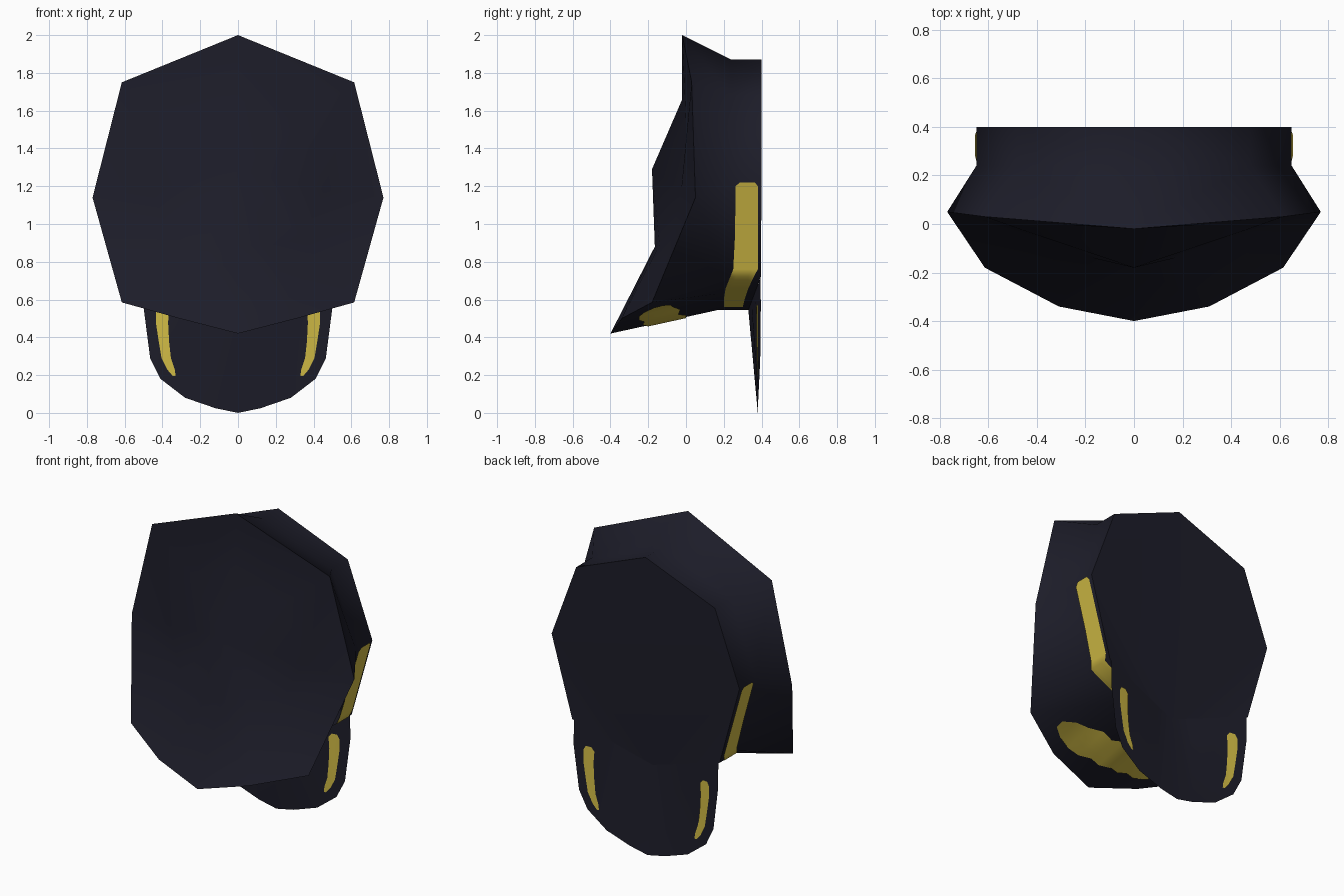
import bpy, bmesh, math
from mathutils import Vector
from mathutils.bvhtree import BVHTree

if "Cube" in bpy.data.objects:
    bpy.data.objects.remove(bpy.data.objects["Cube"])


def material(name, col):
    m = bpy.data.materials.new(name)
    m.diffuse_color = (*col, 1)
    m.use_nodes = True
    m.node_tree.nodes["Principled BSDF"].inputs["Base Color"].default_value = m.diffuse_color
    return m


navy = material("dark navy cloth", (0.012, 0.012, 0.022))
gold = material("gold trim", (0.64, 0.5, 0.06))


def make(name, verts, faces, mat):
    bm = bmesh.new()
    vs = [bm.verts.new(v) for v in verts]
    for f in faces:
        bm.faces.new([vs[i] for i in f])
    bmesh.ops.recalc_face_normals(bm, faces=bm.faces)
    bmesh.ops.triangulate(bm, faces=bm.faces)
    me = bpy.data.meshes.new(name)
    bm.to_mesh(me)
    bm.free()
    me.materials.append(mat)
    me.shade_smooth()
    me.set_sharp_from_angle(angle=math.radians(60))
    ob = bpy.data.objects.new(name, me)
    bpy.context.collection.objects.link(ob)
    tree = BVHTree.FromPolygons([v.co[:] for v in me.vertices],
                                [p.vertices[:] for p in me.polygons])
    return ob, tree


def ring(half):
    """Closed loop from the points of its right half."""
    return half + [(-x, y, z) for x, y, z in reversed(half[1:-1])]


# Cap: dished crown top, overhanging rim, band and closed back
apex = (0, -0.18, 1.29)
inner = [(0, -0.02, 1.66), (0.33, 0.0, 1.53), (0.46, -0.025, 1.18),
         (0.34, -0.075, 0.92), (0.17, -0.14, 0.89), (0, -0.165, 0.88)]
rim = [(0, -0.02, 2.0), (0.615, 0.03, 1.75), (0.77, 0.05, 1.14),
       (0.615, -0.18, 0.585), (0.31, -0.34, 0.5), (0, -0.4, 0.42)]
band = [(0, 0.24, 1.87), (0.48, 0.24, 1.68), (0.65, 0.24, 1.22),
        (0.51, 0.2, 0.72), (0.255, 0.18, 0.632), (0, 0.17, 0.545)]
back = [(x, y, p[2]) for p, x, y in zip(band, (0, 0.48, 0.65, 0.51, 0.255, 0),
                                        (0.4, 0.4, 0.4, 0.396, 0.363, 0.33))]
loops = [ring(h) for h in (inner, rim, band, back)]
N = len(loops[0])
verts = [apex] + [p for l in loops for p in l]
faces = [(0, 1 + i, 1 + (i + 1) % N) for i in range(N)]
for k in range(3):
    a, b = 1 + N * k, 1 + N * (k + 1)
    for i in range(N):
        j = (i + 1) % N
        faces.append((a + i, a + j, b + j, b + i))
for f in ((8, 9, 0, 1, 2), (2, 5, 8), (2, 3, 5), (3, 4, 5), (5, 7, 8), (5, 6, 7)):
    faces.append(tuple(1 + 3 * N + i for i in f))
cap, cap_tree = make("cap", verts, faces, navy)

# Visor: curved sheet below the band
half = [(0, 0.38, 0.0), (0.12, 0.38, 0.025), (0.28, 0.383, 0.08),
        (0.41, 0.388, 0.18), (0.465, 0.393, 0.29), (0.5, 0.396, 0.56)]
edge = [(-x, y, z) for x, y, z in reversed(half[1:])] + half
n = len(edge)
verts = edge + [(x, 0.33 + 0.13 * abs(x), 0.545 + 0.343 * abs(x)) for x, y, z in edge]
faces = [(i, i + 1, n + i + 1, n + i) for i in range(n - 1)]
visor, visor_tree = make("visor", verts, faces, navy)


def decal(name, rows, place, direction, tree):
    """Thin gold strip dropped onto a surface; rows are (u, v1, v2)."""
    d = Vector(direction)
    pts = []
    for u, v1, v2 in rows:
        for k in range(5):
            p = Vector(place(u, v1 + (v2 - v1) * k / 4)) - d * 3
            hit = tree.ray_cast(p, d)[0]
            if hit is None:
                hit = tree.find_nearest(p + d * 3)[0]
            pts.append(hit - d * 0.006)
    fs = []
    for r in range(len(rows) - 1):
        for k in range(4):
            i = 5 * r + k
            fs.append((i, i + 1, i + 6, i + 5))
    ob, _ = make(name, pts, fs, gold)
    if sum((p.normal * p.area for p in ob.data.polygons), Vector()).dot(d) > 0:
        ob.data.flip_normals()


# Gold straps on the band and gold edging on both visor faces
strap = [(1.22, 0.285, 0.365), (1.2, 0.262, 0.38), (0.95, 0.26, 0.38),
         (0.76, 0.25, 0.38), (0.722, 0.235, 0.36), (0.66, 0.21, 0.33),
         (0.6, 0.2, 0.31), (0.56, 0.2, 0.3)]
edging = [(0.575, 0.385, 0.42), (0.55, 0.365, 0.435), (0.48, 0.37, 0.435),
          (0.38, 0.365, 0.42), (0.29, 0.355, 0.405), (0.23, 0.335, 0.375),
          (0.195, 0.33, 0.345)]
for side, s in (("right", 1), ("left", -1)):
    decal(f"band_strap_{side}", strap, lambda z, y: (0, y, z), (-s, 0, 0), cap_tree)
    for face, dy in (("outer", 1), ("inner", -1)):
        decal(f"visor_edging_{face}_{side}", edging,
              lambda z, x: (s * x, 0.39, z), (0, dy, 0), visor_tree)

# Gold wreath on the front of the crown
wreath = [(0, -0.2, 0.0), (0.07, -0.23, 0.0), (0.13, -0.22, -0.04),
          (0.2, -0.25, -0.03), (0.28, -0.25, -0.07), (0.36, -0.22, -0.08),
          (0.43, -0.17, -0.12)]
wreath = [(-u, a, b) for u, a, b in reversed(wreath[1:])] + wreath
decal("crown_wreath", wreath, lambda x, y: (x, y, 0.5), (0, 0, 1), cap_tree)
